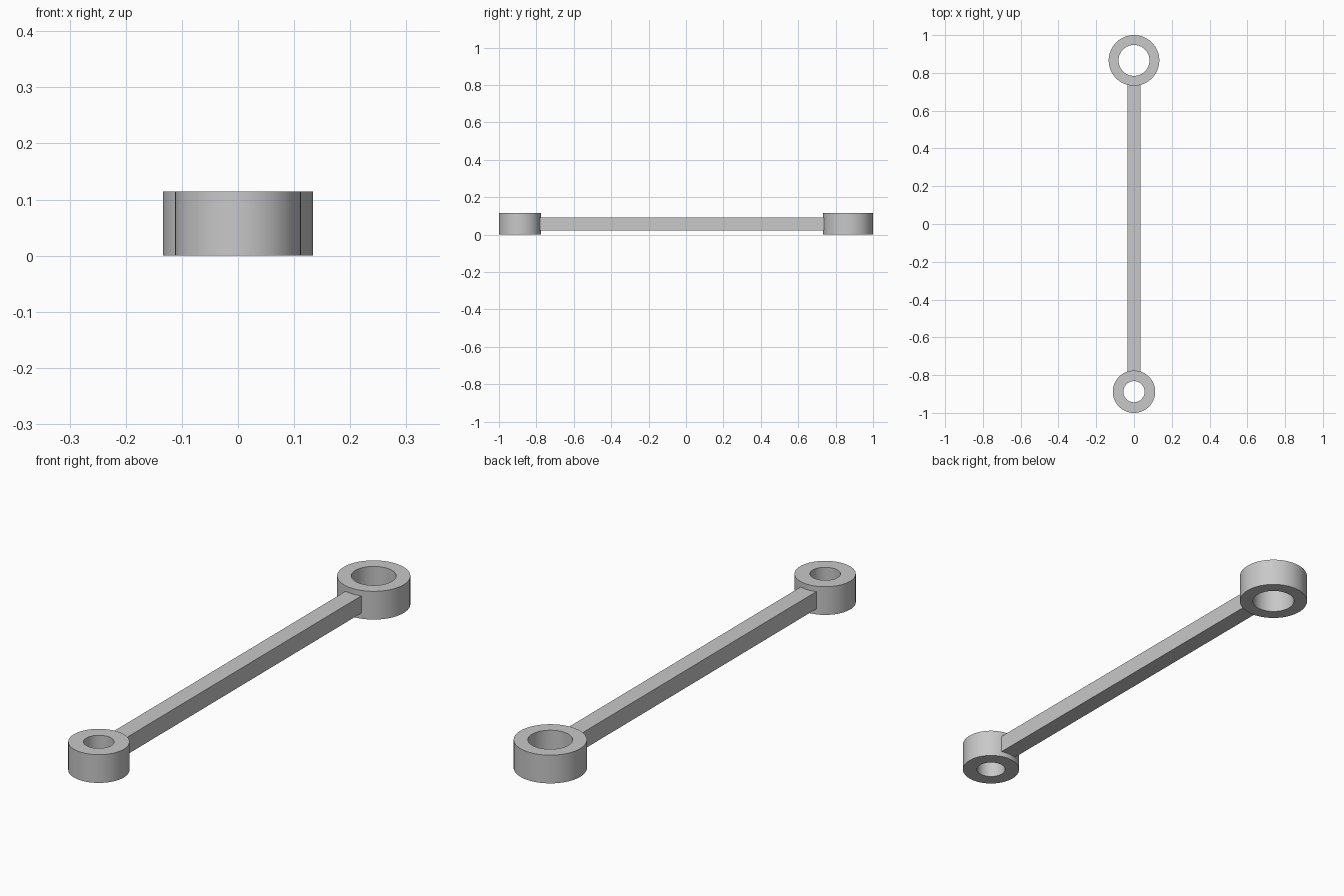
import bpy
import bmesh
import math

if "Cube" in bpy.data.objects:
    bpy.data.objects.remove(bpy.data.objects["Cube"], do_unlink=True)

HEIGHT = 0.114
ROD = 0.07

steel = bpy.data.materials.new("plain grey")
steel.use_nodes = True
GREY = (0.58, 0.58, 0.58, 1)
steel.diffuse_color = GREY
steel.node_tree.nodes["Principled BSDF"].inputs["Base Color"].default_value = GREY


def finish(name, bm):
    bmesh.ops.recalc_face_normals(bm, faces=bm.faces)
    mesh = bpy.data.meshes.new(name)
    bm.to_mesh(mesh)
    bm.free()
    mesh.materials.append(steel)
    obj = bpy.data.objects.new(name, mesh)
    bpy.context.collection.objects.link(obj)
    return obj


def ring(name, y, outer, inner, sides=96):
    """Spin a rectangular wall section into a bored eye."""
    bm = bmesh.new()
    section = [(inner, 0), (outer, 0), (outer, HEIGHT), (inner, HEIGHT)]
    verts = [bm.verts.new((r, 0, z)) for r, z in section]
    edges = [bm.edges.new((verts[i], verts[i - 1])) for i in range(4)]
    bmesh.ops.spin(bm, geom=verts + edges, cent=(0, 0, 0), axis=(0, 0, 1),
                   angle=math.tau, steps=sides, use_merge=True)
    bmesh.ops.remove_doubles(bm, verts=bm.verts, dist=1e-5)
    obj = finish(name, bm)
    obj.location.y = y
    bpy.ops.object.select_all(action='DESELECT')
    obj.select_set(True)
    bpy.context.view_layer.objects.active = obj
    bpy.ops.object.shade_smooth_by_angle(angle=math.radians(30))


# Bored eyes at each end
ring("large_eye", 0.866, 0.134, 0.082)
ring("small_eye", -0.888, 0.112, 0.056)

# Square shank, its ends buried in the eye walls
start, end = -0.80, 0.755
bm = bmesh.new()
bmesh.ops.create_cube(bm, size=1)
bmesh.ops.scale(bm, vec=(ROD, end - start, ROD), verts=bm.verts)
shank = finish("shank", bm)
shank.location = (0, (start + end) / 2, HEIGHT / 2)
